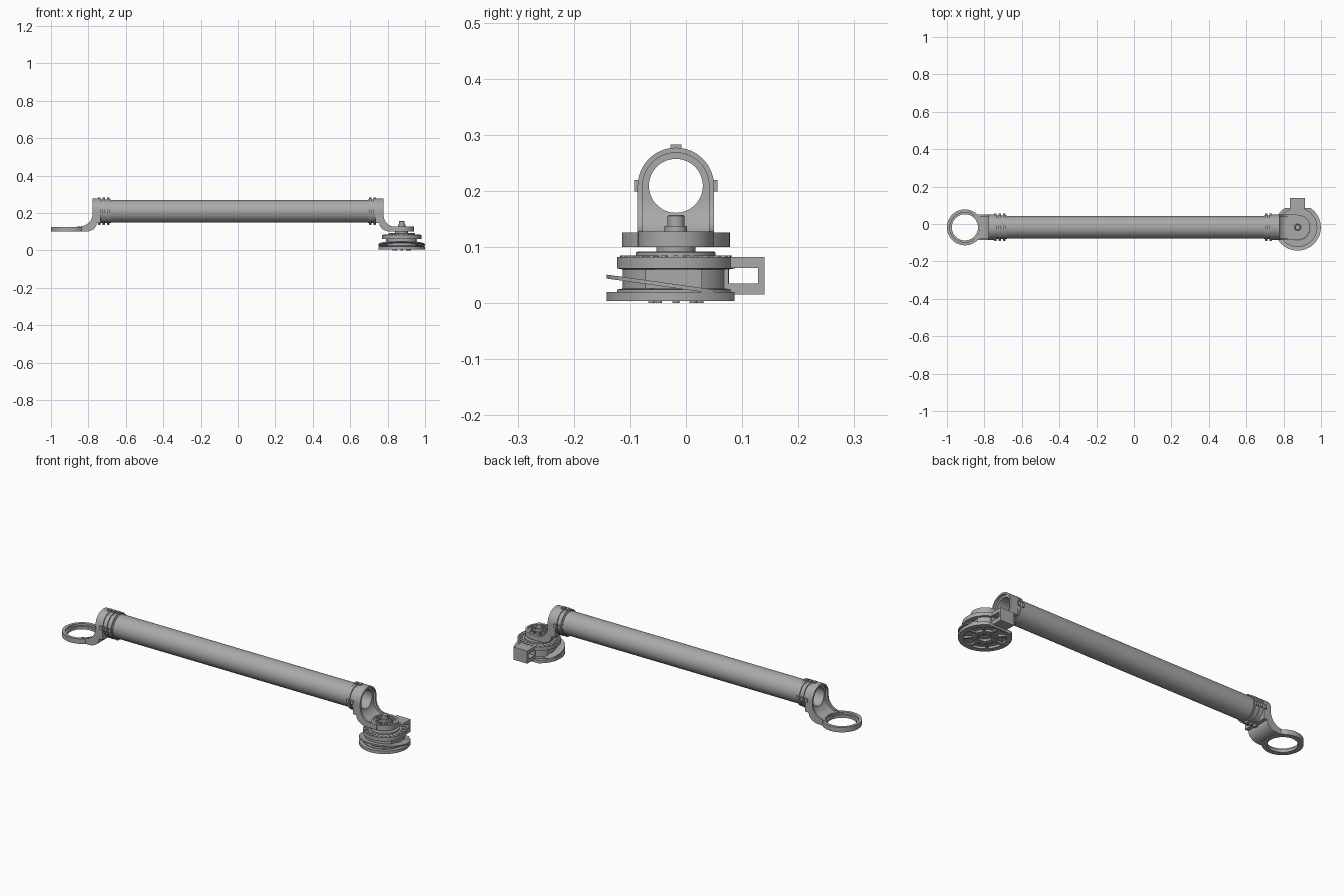
import bpy, bmesh, math
from mathutils import Matrix, Vector

cube = bpy.data.objects.get("Cube")
if cube:
    bpy.data.objects.remove(cube)

grey = bpy.data.materials.new("satin grey")
grey.use_nodes = True
COLOUR = (0.4, 0.4, 0.4, 1)
grey.diffuse_color = COLOUR
grey.node_tree.nodes["Principled BSDF"].inputs["Base Color"].default_value = COLOUR

YC, ZC = -0.018, 0.209      # tube axis
HUB, RING = 0.875, -0.904   # pivot centres along x


def finish(name, bm):
    bmesh.ops.remove_doubles(bm, verts=bm.verts, dist=1e-6)
    bmesh.ops.recalc_face_normals(bm, faces=bm.faces)
    me = bpy.data.meshes.new(name)
    bm.to_mesh(me)
    bm.free()
    me.materials.append(grey)
    ob = bpy.data.objects.new(name, me)
    bpy.context.collection.objects.link(ob)
    return ob


def lathe(name, profile, centre, axis="z", steps=64):
    """Spin a closed (radius, height) profile round z or x."""
    bm = bmesh.new()
    verts = [bm.verts.new((r, 0, h)) for r, h in profile]
    edges = [bm.edges.new((verts[i - 1], verts[i])) for i in range(len(verts))]
    bmesh.ops.spin(bm, geom=verts + edges, cent=(0, 0, 0), axis=(0, 0, 1),
                   angle=2 * math.pi, steps=steps)
    bmesh.ops.remove_doubles(bm, verts=bm.verts, dist=1e-6)
    if axis == "x":
        bm.transform(Matrix.Rotation(math.pi / 2, 4, "Y"))
    bm.transform(Matrix.Translation(centre))
    return finish(name, bm)


def tube(name, r0, r1, lo, hi, centre, axis="z"):
    return lathe(name, [(r0, lo), (r1, lo), (r1, hi), (r0, hi)], centre, axis)


def prism(name, points, direction):
    """Extrude a closed 3D outline."""
    bm = bmesh.new()
    face = bm.faces.new([bm.verts.new(p) for p in points])
    new = bmesh.ops.extrude_face_region(bm, geom=[face])["geom"]
    bmesh.ops.translate(bm, vec=direction,
                        verts=[g for g in new if isinstance(g, bmesh.types.BMVert)])
    return finish(name, bm)


def box(name, lo, hi):
    (x, y, z), (X, Y, Z) = lo, hi
    return prism(name, [(x, y, z), (X, y, z), (X, Y, z), (x, Y, z)], (0, 0, Z - z))


def boolean(ob, other, op="DIFFERENCE"):
    mod = ob.modifiers.new("cut", "BOOLEAN")
    mod.object, mod.operation, mod.solver = other, op, "EXACT"
    bpy.context.view_layer.objects.active = ob
    bpy.ops.object.modifier_apply(modifier=mod.name)
    bpy.data.objects.remove(other)
    return ob


def arch(r, x0, x1):
    """Round-topped upright section along x."""
    pts = [(x0, YC + r * math.cos(a), ZC + r * math.sin(a))
           for a in [math.pi * i / 32 for i in range(33)]]
    pts += [(x0, YC - r, 0.05), (x0, YC + r, 0.05)]
    return prism("arch", pts, (x1 - x0, 0, 0))


def side(name, sgn, sweep, inset, end):
    """Bracket side outline: upright face sweeping down into a flat plate."""
    face, floor = 0.778 - inset, 0.128 - inset * 0.6
    pts = [(0.735, 0.3), (face, 0.3)]
    for i in range(13):
        a = math.pi / 2 * i / 12
        pts.append((face + sweep * (1 - math.cos(a)), floor + 0.065 * (1 - math.sin(a))))
    pts += [(end, floor), (end, 0.1), (0.815, 0.1)]
    for i in range(1, 9):
        a = math.pi / 2 * i / 8
        pts.append((0.815 - 0.06 * math.sin(a), 0.147 - 0.047 * math.cos(a)))
    pts.append((0.735, 0.147))
    return prism(name, [(sgn * x, YC - 0.09, z) for x, z in pts], (0, 0.18, 0))


def bracket(name, sgn, sweep, end):
    core = boolean(side(name + "_core", sgn, sweep, 0.012, end),
                   arch(0.067, sgn * 0.7, sgn * 0.95), "INTERSECT")
    shell = boolean(arch(0.068, sgn * 0.7, sgn * 0.95), arch(0.059, sgn * 0.6, sgn * 1.1))
    rim = boolean(side(name + "_rim", sgn, sweep, 0, end), shell, "INTERSECT")
    bore = tube("bore", 0, 0.048, -0.2, 0.2, (sgn * 0.8, YC, ZC), "x")
    boolean(core, bore)
    return core, rim


# Hollow main tube
tube("main_tube", 0.048, 0.06, -0.75, 0.75, (0, YC, ZC), "x")

# Ribbed collars with four lugs on each rib
for label, start, stop, ribs in (("left", 0.695, 0.76, (0.708, 0.732)),
                                 ("right", -0.76, -0.68, (-0.742, -0.717, -0.693))):
    tube(label + "_collar", 0.048, 0.063, start, stop, (0, YC, ZC), "x")
    for x in ribs:
        tube(label + "_collar_rib", 0.058, 0.068, x - 0.007, x + 0.007, (0, YC, ZC), "x")
        for dy, dz in ((0, 1), (0, -1), (1, 0), (-1, 0)):
            c = Vector((x, YC + 0.068 * dy, ZC + 0.068 * dz))
            h = Vector((0.007, 0.006 if dy else 0.01, 0.006 if dz else 0.01))
            box(label + "_collar_lug", c - h, c + h)

# Right bracket with its open ring
for part in bracket("right_bracket", -1, 0.07, 0.86):
    boolean(part, tube("hole", 0, 0.078, 0, 0.16, (RING, YC, 0)))
lathe("right_bracket_ring", [(0.07, 0.1), (0.096, 0.1), (0.096, 0.126), (0.08, 0.126),
                             (0.08, 0.115), (0.07, 0.115)], (RING, YC, 0))

# Left bracket with its pivot plate
bracket("left_bracket", 1, 0.055, HUB)
plate = lathe("pivot_plate", [(0, 0.1), (0.067, 0.1), (0.067, 0.128), (0.055, 0.128),
                              (0.055, 0.121), (0, 0.121)], (HUB, YC, 0))
for i in range(8):
    a = math.tau * i / 8
    at = (HUB + 0.037 * math.cos(a), YC + 0.037 * math.sin(a), 0)
    tube("pivot_plate_stud", 0.004, 0.009, 0.115, 0.127, at)
lathe("pivot_shaft", [(0, 0.08), (0.035, 0.08), (0.035, 0.11), (0.02, 0.11), (0.02, 0.137),
                      (0.015, 0.137), (0.015, 0.155), (0.013, 0.157), (0, 0.157)],
      (HUB, YC, 0))

# Round clamp body with a groove and side recesses
body = lathe("clamp_body", [(0, 0.015), (0.105, 0.015), (0.105, 0.024), (0.095, 0.026),
                            (0.095, 0.06), (0.105, 0.062), (0.105, 0.082), (0.071, 0.082),
                            (0.071, 0.09), (0.068, 0.092), (0, 0.092)], (HUB, YC, 0))
for sgn in (-1, 1):
    x0, x1 = sorted((HUB + sgn * 0.078, HUB + sgn * 0.13))
    boolean(body, box("recess", (x0, -0.074, 0.026), (x1, 0.028, 0.06)))
for i in range(28):
    spoke = box("top_tooth", (HUB + 0.08, YC - 0.004, 0.08), (HUB + 0.1, YC + 0.004, 0.085))
    pivot = Matrix.Translation((HUB, YC, 0))
    spoke.data.transform(pivot @ Matrix.Rotation(math.tau * i / 28, 4, "Z") @ pivot.inverted())

# Rear lug with a window through it
lug = box("rear_lug", (HUB - 0.04, 0.05, 0.015), (HUB + 0.04, 0.14, 0.082))
boolean(lug, box("window", (HUB - 0.1, 0.076, 0.035), (HUB + 0.1, 0.128, 0.063)))

# Sloping spring tongue round the front of the body
tongue = tube("spring_tongue", 0.085, 0.124, -0.0035, 0.0035, (HUB, YC, 0))
boolean(tongue, box("trim", (HUB - 0.2, 0.05, -0.1), (HUB + 0.2, 0.2, 0.1)))
for v in tongue.data.vertices:
    v.co.z += 0.03 - 0.14 * (v.co.y - YC)

# Base ring, spokes and feet
base = tube("base_ring", 0.098, 0.124, 0.004, 0.02, (HUB, YC, 0))
boolean(base, box("trim", (HUB - 0.2, 0.086, -0.1), (HUB + 0.2, 0.2, 0.1)))
tube("base_hub", 0.03, 0.06, 0.004, 0.02, (HUB, YC, 0))
for i in range(8):
    turn = Matrix.Translation((HUB, YC, 0)) @ Matrix.Rotation(math.tau * i / 8, 4, "Z")
    spoke = box("base_spoke", (0.055, -0.006, 0.006), (0.102, 0.006, 0.02))
    spoke.data.transform(turn)
    foot = tube("base_foot", 0, 0.006, 0, 0.006, (0.043, 0, 0))
    foot.data.transform(turn)

# Smooth the round parts and keep their edges crisp
for ob in bpy.data.objects:
    ob.select_set(ob.type == "MESH")
bpy.context.view_layer.objects.active = base
bpy.ops.object.shade_smooth_by_angle(angle=math.radians(30))
